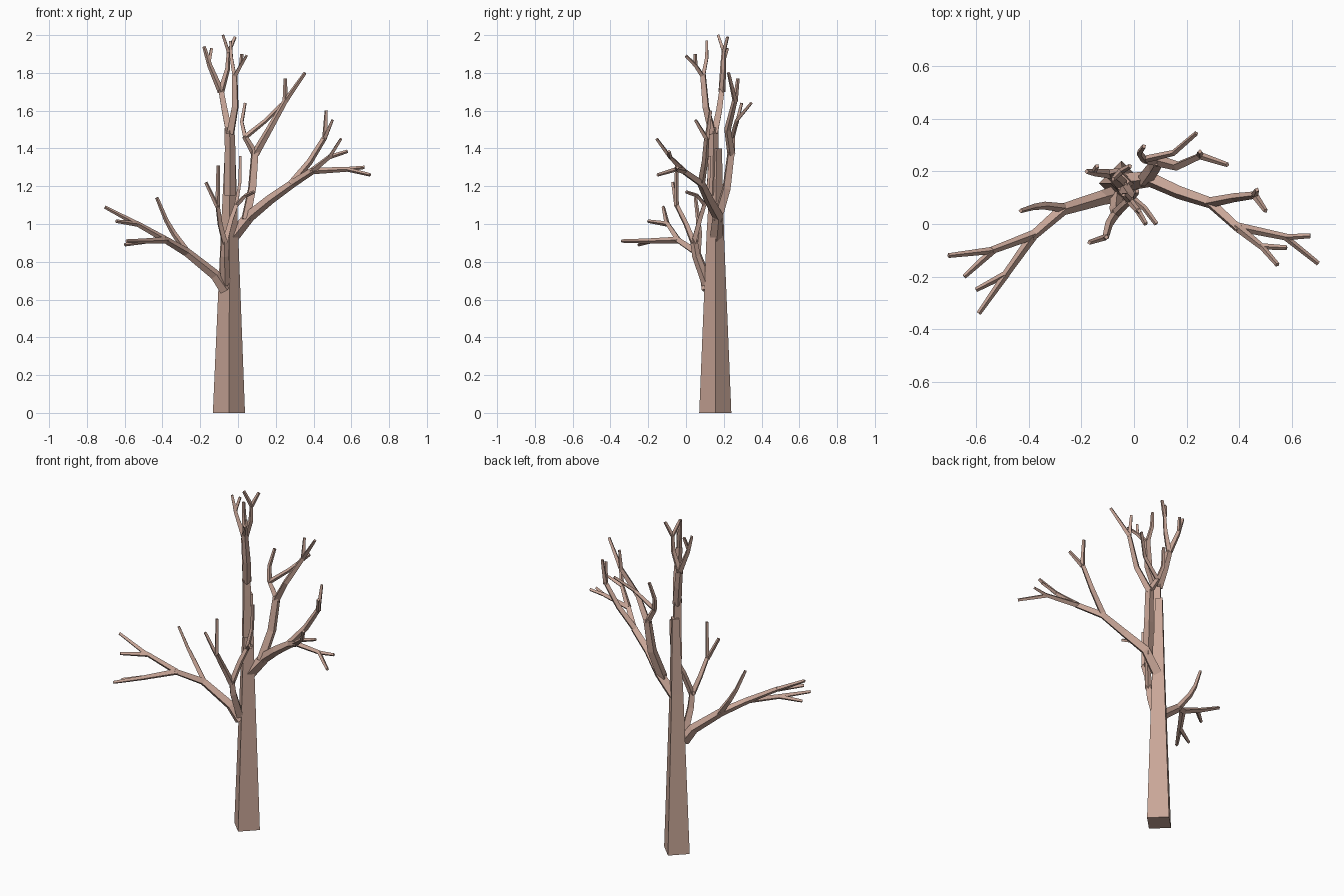
import bpy, bmesh
from mathutils import Vector

bark = bpy.data.materials.new("bark")
bark.diffuse_color = (0.58, 0.38, 0.31, 1)


def limb(name, pts, radii):
    """Four-sided tapered tube through pts; radii is (start, end) or one per point."""
    p = [Vector(q) for q in pts]
    n = len(p)
    if len(radii) != n:
        radii = [radii[0] + (radii[-1] - radii[0]) * i / (n - 1) for i in range(n)]
    d = [(p[i + 1] - p[i]).normalized() for i in range(n - 1)]
    bm = bmesh.new()
    rings, u, last = [], None, None
    for i in range(n):
        t = (d[max(i - 1, 0)] + d[min(i, n - 2)]).normalized()
        if u is None:
            u = t.cross(Vector((0, 0, 1)))
            u = u.normalized() if u.length > 0.1 else Vector((1, 0, 0))
        else:
            u = last.rotation_difference(t) @ u
        last, v = t, t.cross(u)
        rings.append([bm.verts.new(p[i] + k * radii[i]) for k in (u, v, -u, -v)])
    for a, b in zip(rings, rings[1:]):
        for k in range(4):
            m = (k + 1) % 4
            bm.faces.new((a[k], a[m], b[m], b[k]))
    bm.faces.new(rings[0][::-1])
    bm.faces.new(rings[-1])
    bmesh.ops.recalc_face_normals(bm, faces=bm.faces)
    me = bpy.data.meshes.new(name)
    bm.to_mesh(me)
    bm.free()
    me.materials.append(bark)
    bpy.context.collection.objects.link(bpy.data.objects.new(name, me))


def fork(name, base, tips, r=0.014):
    """Twigs that spread from one base point."""
    for i, tip in enumerate(tips):
        limb(f"{name}_{i + 1}", [base] + tip, (r, 0.009))


# Trunk
limb("trunk", [(-0.048, 0.155, 0), (-0.045, 0.155, 0.95), (-0.042, 0.163, 1.4)],
     (0.085, 0.046, 0.027))

# Crown: the trunk splits into a back and a front leader
limb("crown_stem", [(-0.042, 0.14, 1.15), (-0.042, 0.145, 1.4), (-0.045, 0.145, 1.51)], (0.03, 0.026))
limb("back_leader", [(-0.045, 0.15, 1.48), (-0.07, 0.175, 1.6), (-0.09, 0.19, 1.71)], (0.025, 0.019))
fork("back_leader_left_twig", (-0.09, 0.19, 1.7),
     [[(-0.15, 0.195, 1.84), (-0.18, 0.2, 1.94)]], 0.018)
fork("back_leader_left_spur", (-0.155, 0.195, 1.85), [[(-0.14, 0.22, 1.93)]], 0.011)
fork("back_leader_right_twig", (-0.09, 0.19, 1.7),
     [[(-0.055, 0.2, 1.82), (-0.05, 0.2, 1.92)]], 0.018)
fork("back_leader_right_spur", (-0.05, 0.2, 1.91),
     [[(-0.08, 0.17, 2.0)], [(-0.015, 0.22, 1.99)]], 0.012)
limb("front_leader", [(-0.04, 0.14, 1.48), (-0.015, 0.105, 1.62), (-0.018, 0.09, 1.79)], (0.025, 0.018))
fork("front_leader_twig", (-0.018, 0.09, 1.78),
     [[(0.015, 0.05, 1.84), (0.045, 0.0, 1.89)], [(-0.035, 0.11, 1.88), (-0.04, 0.11, 1.97)]])
fork("front_leader_spur", (0.015, 0.05, 1.84), [[(0.02, 0.05, 1.9)]], 0.01)

# Lower left branch
limb("left_branch", [(-0.065, 0.115, 0.65), (-0.12, 0.1, 0.73), (-0.27, 0.055, 0.85), (-0.39, -0.05, 0.92)],
     (0.033, 0.018))
fork("left_upright_twig", (-0.26, 0.06, 0.84),
     [[(-0.34, 0.07, 0.95), (-0.38, 0.065, 1.02), (-0.43, 0.05, 1.14)]], 0.018)
limb("left_upper_bough", [(-0.38, -0.04, 0.915), (-0.54, -0.1, 1.005)], (0.018, 0.014))
fork("left_upper_twig", (-0.535, -0.1, 1.0), [[(-0.705, -0.12, 1.09)], [(-0.645, -0.2, 1.015)]])
limb("left_lower_bough", [(-0.38, -0.04, 0.915), (-0.49, -0.195, 0.91)], (0.018, 0.014))
fork("left_lower_twig", (-0.485, -0.19, 0.91), [[(-0.6, -0.25, 0.89)], [(-0.59, -0.34, 0.91)]])

# Front branch, leaving the foot of the left branch
limb("front_branch", [(-0.065, 0.11, 0.68), (-0.07, 0.055, 0.83), (-0.07, 0.04, 0.92)], (0.026, 0.019))
limb("front_left_bough", [(-0.07, 0.04, 0.9), (-0.095, 0.0, 1.0), (-0.108, -0.05, 1.1)], (0.018, 0.013))
fork("front_left_twig", (-0.108, -0.05, 1.09), [[(-0.17, -0.07, 1.22)], [(-0.105, -0.05, 1.31)]], 0.012)
limb("front_right_bough", [(-0.07, 0.04, 0.9), (-0.035, 0.075, 1.03), (-0.005, 0.1, 1.11)], (0.018, 0.014))
fork("front_right_twig", (-0.01, 0.1, 1.1),
     [[(0.01, 0.12, 1.22), (0.012, 0.125, 1.36)], [(0.04, 0.06, 1.15), (0.085, 0.0, 1.17)]], 0.013)

# Right branch
limb("right_branch", [(-0.03, 0.16, 0.93), (0.06, 0.17, 1.04), (0.17, 0.12, 1.13), (0.29, 0.08, 1.215),
                      (0.4, -0.02, 1.285)], (0.034, 0.018))
limb("right_upright_bough", [(0.28, 0.08, 1.21), (0.38, 0.1, 1.33), (0.46, 0.11, 1.46)], (0.02, 0.014))
fork("right_upright_twig", (0.458, 0.11, 1.45), [[(0.467, 0.13, 1.6)], [(0.5, 0.05, 1.55)]])
limb("right_inner_bough", [(0.39, -0.01, 1.28), (0.49, -0.09, 1.36)], (0.017, 0.012))
fork("right_inner_twig", (0.485, -0.085, 1.355), [[(0.545, -0.155, 1.45)], [(0.58, -0.09, 1.385)]], 0.012)
limb("right_outer_bough", [(0.39, -0.01, 1.28), (0.58, -0.05, 1.29)], (0.017, 0.013))
fork("right_outer_twig", (0.575, -0.05, 1.29), [[(0.7, -0.15, 1.26)], [(0.67, -0.045, 1.3)]], 0.012)

# Rear upright branch, growing from the right branch
limb("rear_branch", [(0.04, 0.165, 1.02), (0.075, 0.215, 1.19), (0.09, 0.24, 1.39)], (0.029, 0.023))
limb("rear_outer_bough", [(0.09, 0.24, 1.37), (0.165, 0.22, 1.5), (0.255, 0.26, 1.66)], (0.022, 0.014))
fork("rear_outer_twig", (0.25, 0.26, 1.65), [[(0.355, 0.225, 1.8)], [(0.25, 0.275, 1.77)]])
limb("rear_inner_bough", [(0.09, 0.24, 1.37), (0.035, 0.245, 1.465)], (0.02, 0.014))
fork("rear_inner_twig", (0.038, 0.245, 1.46),
     [[(0.02, 0.27, 1.54), (0.038, 0.295, 1.64)], [(0.15, 0.27, 1.55), (0.237, 0.345, 1.64)]])
